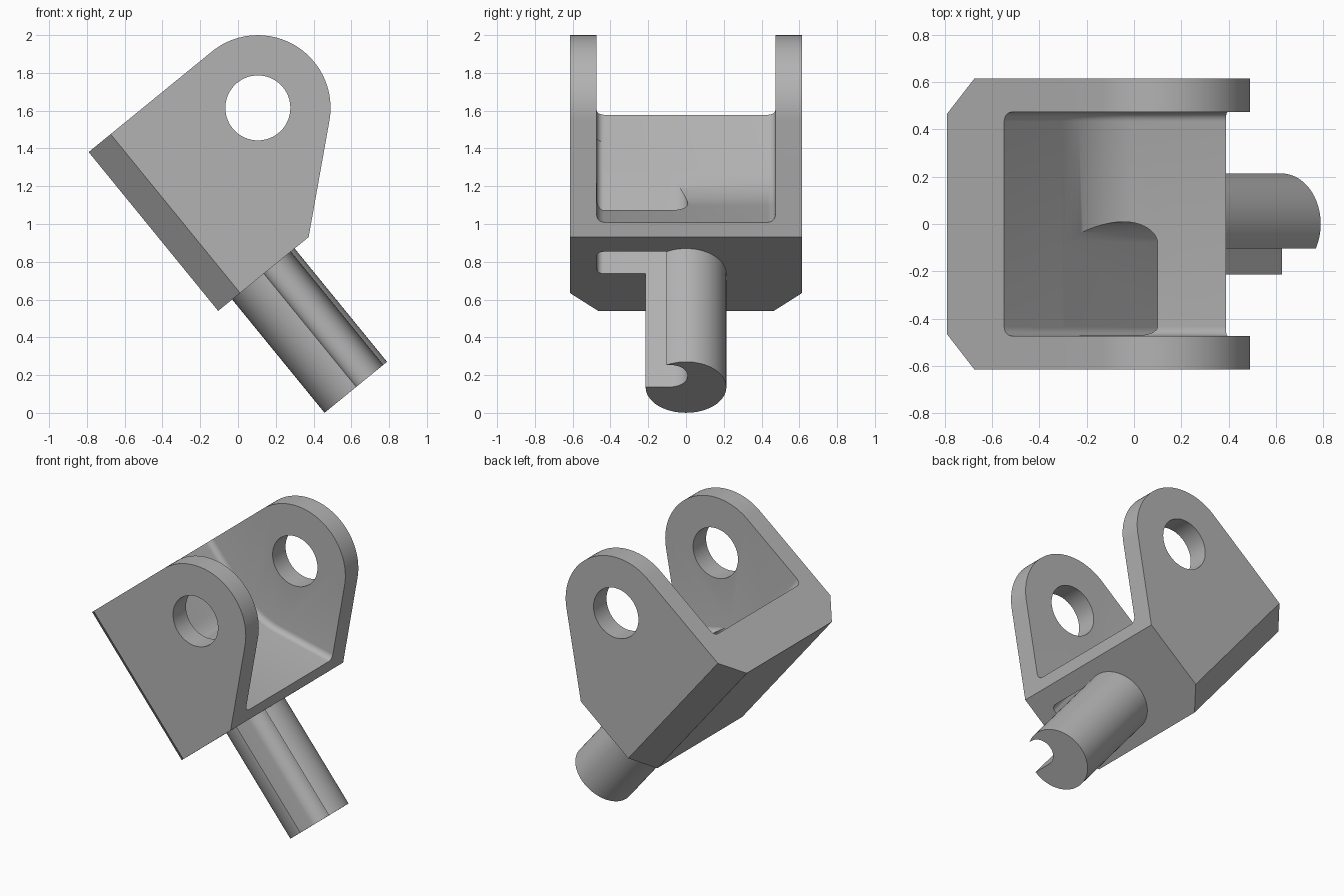
import bpy, bmesh
from math import sin, cos, acos, atan2, pi, radians
from mathutils import Vector

cube = bpy.data.objects.get("Cube")
if cube:
    bpy.data.objects.remove(cube)

# Part frame: X across the back face, Y width, Z along the shaft; tilted as a whole
TILT = radians(-39.2)
ORIGIN = (-0.105, 0, 0.54)
HALF_W = 0.615
POCKET_W = 0.473
HEIGHT = 1.085
EYE = Vector((0.842, 0.70))
EYE_R = 0.385
CLEAR_R = 0.53

grey = bpy.data.materials.new("plain grey")
grey.use_nodes = True
colour = (0.45, 0.45, 0.45, 1)
grey.diffuse_color = colour
grey.node_tree.nodes["Principled BSDF"].inputs["Base Color"].default_value = colour


def arc(centre, r, a0, a1, n):
    return [(centre[0] + r * cos(a0 + (a1 - a0) * i / n),
             centre[1] + r * sin(a0 + (a1 - a0) * i / n)) for i in range(n + 1)]


def tangent_angle(point, centre, r, side):
    d = Vector(point) - centre
    return atan2(d.y, d.x) + side * acos(r / d.length)


def prism(name, pts, lo, hi, along="y", bevel_if=None, offset=0, segments=1):
    """Extrude a profile along Y or Z, optionally bevelling the edges chosen by a rule."""
    bm = bmesh.new()
    place = (lambda a, b, h: (a, h, b)) if along == "y" else (lambda a, b, h: (a, b, h))
    face = bm.faces.new([bm.verts.new(place(a, b, lo)) for a, b in pts])
    top = bmesh.ops.extrude_face_region(bm, geom=[face])["geom"]
    bmesh.ops.translate(bm, vec=place(0, 0, hi - lo),
                        verts=[v for v in top if isinstance(v, bmesh.types.BMVert)])
    bmesh.ops.recalc_face_normals(bm, faces=bm.faces)
    if bevel_if:
        edges = [e for e in bm.edges if bevel_if(*(v.co for v in e.verts))]
        bmesh.ops.bevel(bm, geom=edges, offset=offset, segments=segments,
                        profile=0.5, affect="EDGES", clamp_overlap=False)
    mesh = bpy.data.meshes.new(name)
    bm.to_mesh(mesh)
    bm.free()
    obj = bpy.data.objects.new(name, mesh)
    bpy.context.collection.objects.link(obj)
    obj.location = ORIGIN
    obj.rotation_euler = (0, TILT, 0)
    mesh.materials.append(grey)
    return obj


def activate(obj):
    bpy.ops.object.select_all(action="DESELECT")
    obj.select_set(True)
    bpy.context.view_layer.objects.active = obj


def cut(obj, cutters):
    bpy.context.view_layer.update()
    activate(obj)
    for c in cutters:
        mod = obj.modifiers.new("cut", "BOOLEAN")
        mod.operation, mod.solver, mod.object = "DIFFERENCE", "EXACT", c
        bpy.ops.object.modifier_apply(modifier=mod.name)
    bpy.ops.object.shade_smooth_by_angle(angle=radians(30))


# Fork body: side profile with rounded eye, back corners chamfered
toe = (0.618, 0)
start = tangent_angle(toe, EYE, EYE_R, 1)
outline = [(0, 0), toe] + arc(EYE, EYE_R, start, pi / 2, 40) + [(0, HEIGHT)]
body = prism("fork_body", outline, -HALF_W, HALF_W,
             bevel_if=lambda a, b: a.x < 0.001 and b.x < 0.001 and abs(a.y - b.y) < 0.001,
             offset=0.15)

# Shaft under the body
shaft = prism("shaft", arc((0.309, 0), 0.2135, 0, 2 * pi, 64)[:-1], -0.774, 0.02, "z")

# Pocket between the ears: sloped floor, arc around the eye, back wall, filleted sides
lip = Vector((0.676, 0.055))
floor_a = tangent_angle(lip, EYE, CLEAR_R, -1)
beyond = lip + 0.9 * Vector((-sin(floor_a), cos(floor_a)))
bowl = arc(EYE, CLEAR_R, floor_a, -pi, 14)
wall = EYE.x - CLEAR_R
far = 1.6
pocket = prism("pocket_cutter", [tuple(beyond)] + bowl + [(wall, 1.3), (far, 1.3)],
               -POCKET_W, POCKET_W,
               bevel_if=lambda a, b: abs(a.y - b.y) < 0.001 and max(a.x, b.x) < far - 0.01,
               offset=0.04, segments=5)

# Pin hole through both ears
hole = prism("hole_cutter", arc(EYE, 0.172, 0, 2 * pi, 64)[:-1], -1, 1)

# Round-ended slot through floor and shaft
mid, r, c = 0.404, 0.0915, 0.035
edge = -POCKET_W + 0.001
profile = (arc((mid, -0.082), r, 0, pi, 24)
           + arc((mid - r + c, edge + c), c, pi, 1.5 * pi, 6)
           + arc((mid + r - c, edge + c), c, 1.5 * pi, 2 * pi, 6))
slot = prism("slot_cutter", profile, -1, 0.9, "z")

cut(body, [pocket, hole, slot])
cut(shaft, [slot])
for helper in (pocket, hole, slot):
    bpy.data.objects.remove(helper)
